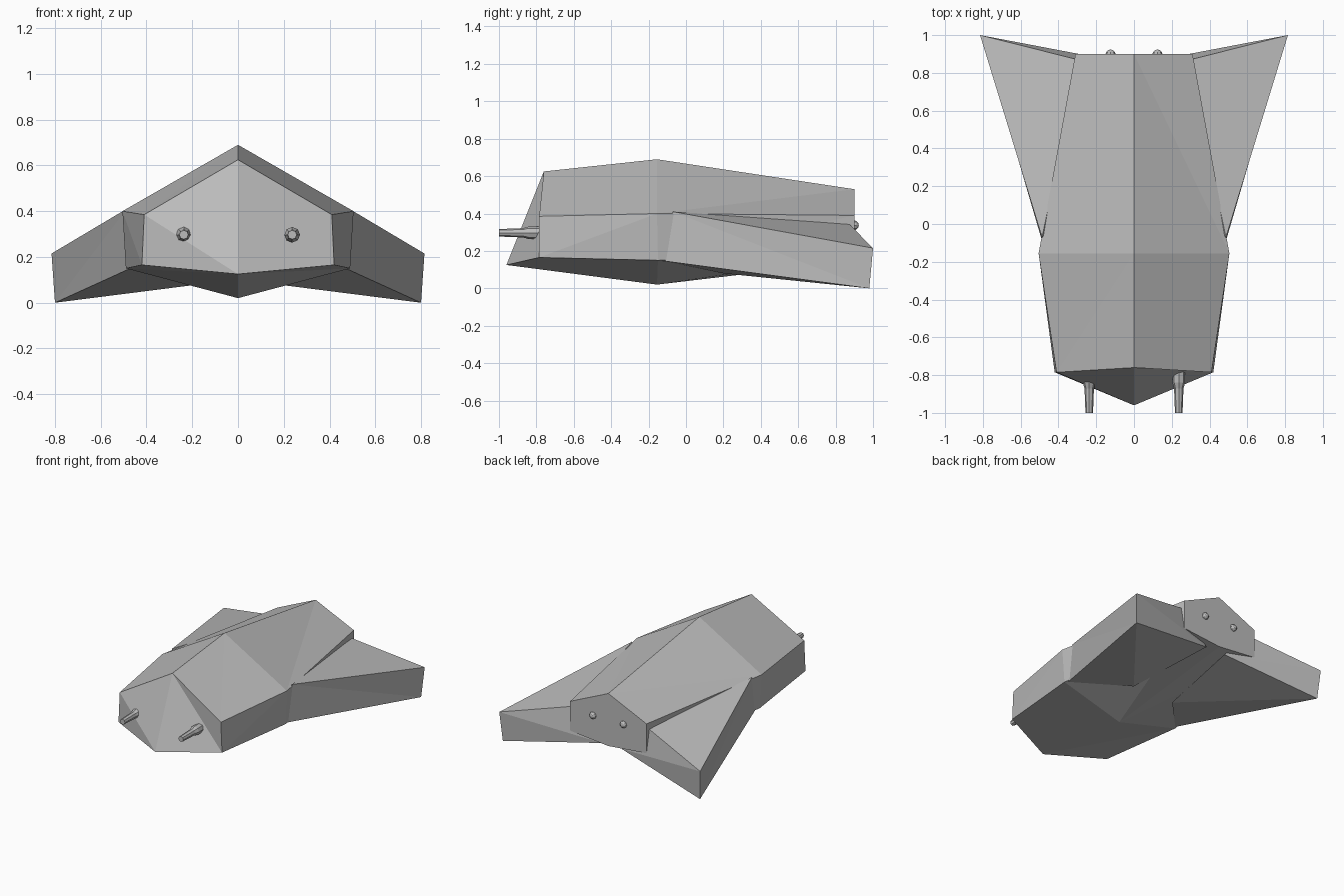
import bpy, bmesh, math
from mathutils import Matrix, Vector

cube = bpy.data.objects.get("Cube")
if cube:
    bpy.data.objects.remove(cube, do_unlink=True)

grey = bpy.data.materials.new("plain_grey")
grey.use_nodes = True
colour = (0.5, 0.5, 0.5, 1)
grey.diffuse_color = colour
grey.node_tree.nodes["Principled BSDF"].inputs["Base Color"].default_value = colour


def finish(name, bm):
    bmesh.ops.recalc_face_normals(bm, faces=bm.faces)
    mesh = bpy.data.meshes.new(name)
    bm.to_mesh(mesh)
    bm.free()
    mesh.materials.append(grey)
    obj = bpy.data.objects.new(name, mesh)
    bpy.context.collection.objects.link(obj)
    return obj


# Hull: three six-sided sections given as top, shoulder, lower edge, keel
def section(bm, top, shoulder, lower, keel):
    flip = lambda p: (-p[0], p[1], p[2])
    points = [top, shoulder, lower, keel, flip(lower), flip(shoulder)]
    return [bm.verts.new(p) for p in points]


bm = bmesh.new()
nose = section(bm, (0, -.76, .625), (.41, -.785, .385), (.42, -.785, .165), (0, -.96, .125))
middle = section(bm, (0, -.155, .69), (.505, -.155, .4), (.49, -.15, .15), (0, -.155, .02))
tail = section(bm, (0, .9, .53), (.31, .9, .39), (.31, .9, .175), (0, .9, .145))
for a, b in ((nose, middle), (middle, tail)):
    for i in range(6):
        j = (i + 1) % 6
        # Diagonals run from the rear ridge to the front edge
        if i in (0, 1, 2):
            bm.faces.new((a[i], a[j], b[i]))
            bm.faces.new((a[j], b[j], b[i]))
        else:
            bm.faces.new((a[i], a[j], b[j]))
            bm.faces.new((a[i], b[j], b[i]))
top, l_shoulder, l_lower, keel, r_lower, r_shoulder = nose
for tri in ((top, l_shoulder, l_lower), (top, l_lower, keel),
            (top, keel, r_shoulder), (r_shoulder, keel, r_lower)):
    bm.faces.new(tri)
bm.faces.new(tail)
finish("hull", bm)


# Swept wings, rooted inside the hull
def wing(name, side):
    bm = bmesh.new()
    points = {
        "apex": (.487, -.07, .41), "front_low": (.475, -.13, .148),
        "tip": (.815, 1, .215), "tip_low": (.8, .98, 0),
        "rear": (.29, .868, .348), "rear_low": (.08, .86, .13),
        "inner": (.17, .2, .08),
    }
    v = {k: bm.verts.new((p[0] * side, p[1], p[2])) for k, p in points.items()}
    for face in ("apex tip rear", "apex front_low tip_low", "apex tip_low tip",
                 "front_low inner tip_low", "inner rear_low tip_low",
                 "tip tip_low rear_low", "tip rear_low rear",
                 "apex rear rear_low", "apex rear_low inner", "apex inner front_low"):
        bm.faces.new([v[k] for k in face.split()])
    finish(name, bm)


# Gun barrels: an eight-sided turned profile along y
def gun(name, x):
    bm = bmesh.new()
    rings = []
    for y, r in ((-1, .02), (-.87, .025), (-.84, .034), (-.74, .034)):
        rings.append([bm.verts.new((x + r * math.cos(k * math.pi / 4), y,
                                    .297 + r * math.sin(k * math.pi / 4))) for k in range(8)])
    for a, b in zip(rings, rings[1:]):
        for k in range(8):
            n = (k + 1) % 8
            bm.faces.new((a[k], a[n], b[n], b[k]))
    bm.faces.new(rings[0])
    bm.faces.new(rings[-1])
    finish(name, bm)


# Rear studs: small faceted domes
def stud(name, x):
    bm = bmesh.new()
    place = Matrix.Translation(Vector((x, .897, .337))) @ Matrix.Rotation(math.pi / 2, 4, "X")
    bmesh.ops.create_uvsphere(bm, u_segments=8, v_segments=6, radius=.027, matrix=place)
    finish(name, bm)


for label, side in (("left", 1), ("right", -1)):
    wing(label + "_wing", side)
    gun(label + "_gun", side * .237)
    stud(label + "_rear_stud", side * .124)
